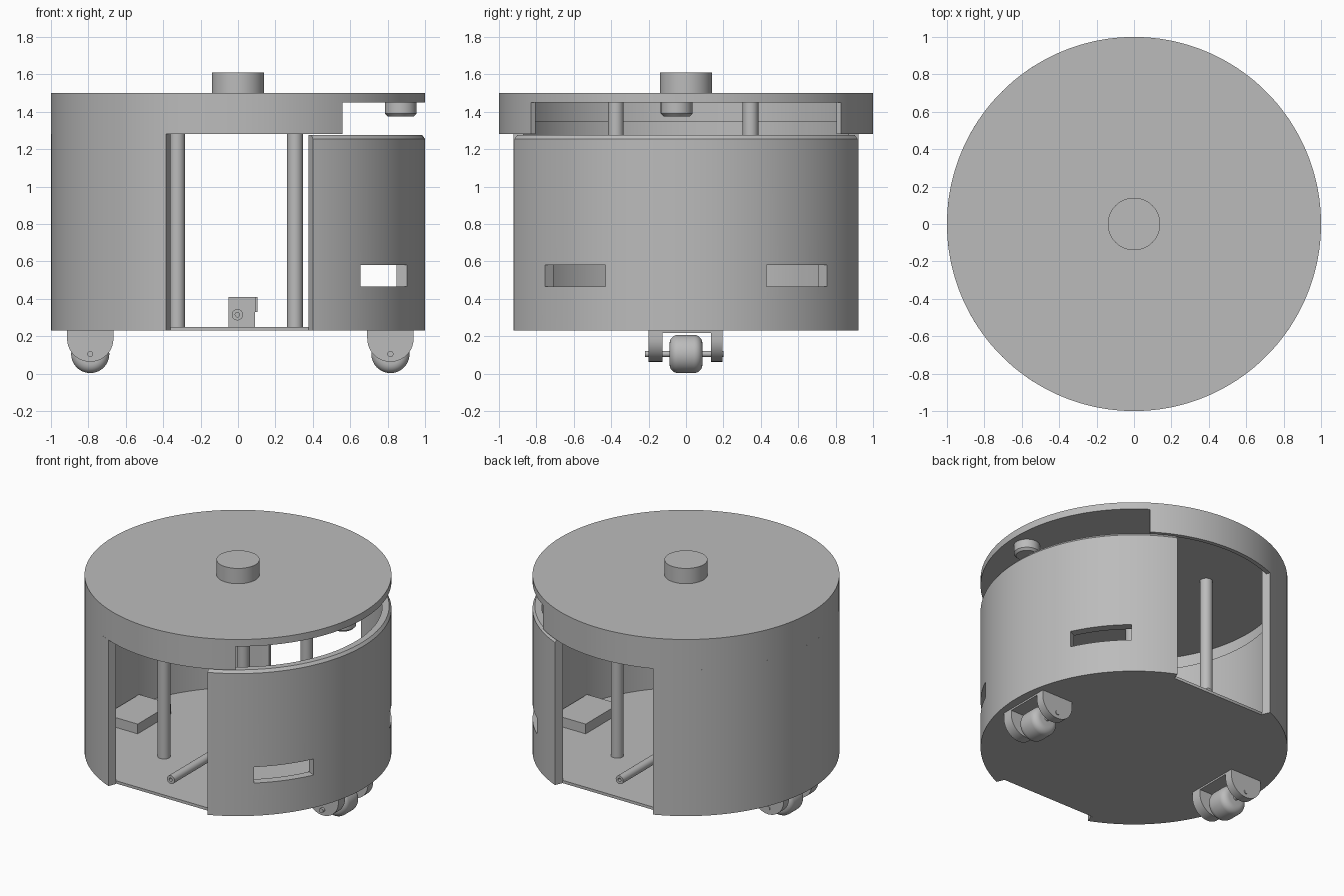
import bpy, bmesh
from math import sin, cos, radians, pi
from mathutils import Matrix, Vector

cube = bpy.data.objects.get("Cube")
if cube:
    bpy.data.objects.remove(cube, do_unlink=True)

grey = bpy.data.materials.new("plain grey")
grey.use_nodes = True
grey.diffuse_color = (0.5, 0.5, 0.5, 1)
grey.node_tree.nodes["Principled BSDF"].inputs["Base Color"].default_value = (0.5, 0.5, 0.5, 1)
parts = []


def finish(name, bm, place=None):
    bmesh.ops.remove_doubles(bm, verts=bm.verts, dist=1e-5)
    bmesh.ops.recalc_face_normals(bm, faces=bm.faces)
    if place:
        bm.transform(place)
    mesh = bpy.data.meshes.new(name)
    bm.to_mesh(mesh)
    bm.free()
    mesh.materials.append(grey)
    obj = bpy.data.objects.new(name, mesh)
    bpy.context.collection.objects.link(obj)
    parts.append(obj)
    return obj


def sweep(name, profile, start=0, end=360, place=None, step=2):
    """Sweep a closed (radius, height) profile around z between two angles."""
    bm = bmesh.new()
    count = max(2, round((end - start) / step))
    rings = []
    for i in range(count + 1):
        a = radians(start + (end - start) * i / count)
        rings.append([bm.verts.new((r * cos(a), r * sin(a), z)) for r, z in profile])
    n = len(profile)
    for a, b in zip(rings, rings[1:]):
        for j in range(n):
            k = (j + 1) % n
            if profile[j][0] or profile[k][0]:
                bm.faces.new((a[j], a[k], b[k], b[j]))
    if end - start < 360:
        bm.faces.new(rings[0])
        bm.faces.new(rings[-1])
    return finish(name, bm, place)


def rod(name, r, x, y, z0, z1, step=10):
    return sweep(name, [(0, z0), (r, z0), (r, z1), (0, z1)],
                 place=Matrix.Translation((x, y, 0)), step=step)


def prism(name, outline, low, high, up=True):
    """Extrude an outline along z, or along y when up is False."""
    bm = bmesh.new()
    point = (lambda u, v, d: (u, v, d)) if up else (lambda u, v, d: (u, d, v))
    base = bm.faces.new([bm.verts.new(point(u, v, low)) for u, v in outline])
    out = bmesh.ops.extrude_face_region(bm, geom=[base])
    shift = Vector(point(0, 0, high - low))
    bmesh.ops.translate(bm, vec=shift, verts=[v for v in out["geom"] if isinstance(v, bmesh.types.BMVert)])
    return finish(name, bm)


def box(name, x0, x1, y0, y1, z0, z1):
    return prism(name, [(x0, y0), (x1, y0), (x1, y1), (x0, y1)], z0, z1)


def along_y(x, y, z):
    return Matrix.Translation((x, y, z)) @ Matrix.Rotation(pi / 2, 4, "X")


# Lid with its knob and hanging rim
rod("lid", 1, 0, 0, 1.45, 1.5, 2)
rod("lid_knob", 0.14, 0, 0, 1.5, 1.61, 5)
sweep("lid_rim", [(0.97, 1.28), (1, 1.28), (1, 1.45), (0.97, 1.45)], 56, 304)

# Fixed wall with an inner lip behind the rim
sweep("fixed_wall", [(0.94, 0.23), (1, 0.23), (1, 1.28), (0.97, 1.28),
                     (0.97, 1.35), (0.94, 1.35)], 112.6, 247.4)

# Lower panel with chamfered top and two slots
panel = sweep("side_panel", [(0.94, 0.23), (1, 0.23), (1, 1.255), (0.985, 1.275),
                             (0.94, 1.275)], -66.4, 66.4)
for side in (-1, 1):
    a, b = sorted((side * 25.5, side * 49))
    cutter = sweep("slot_cutter", [(0.9, 0.465), (1.05, 0.465), (1.05, 0.58), (0.9, 0.58)], a, b)
    cutter.hide_render = True
    parts.remove(cutter)
    mod = panel.modifiers.new("slot", "BOOLEAN")
    mod.operation, mod.solver, mod.object = "DIFFERENCE", "EXACT", cutter
    bpy.context.view_layer.update()
    cut = bpy.data.meshes.new_from_object(panel.evaluated_get(bpy.context.evaluated_depsgraph_get()))
    panel.modifiers.clear()
    panel.data = cut
    bpy.data.objects.remove(cutter, do_unlink=True)

# Floor with straight edges at the front and back openings
outline = []
for i in range(180):
    a = radians(2 * i)
    x, y = 0.945 * cos(a), 0.945 * sin(a)
    if abs(y) < 0.865:
        outline.append((x, y))
prism("floor", outline, 0.23, 0.25)

# Posts holding the lid
for x in (-0.325, 0.305):
    for y in (-0.375, 0.345):
        rod("post", 0.042, x, y, 0.25, 1.45)

# Long tube and motor block on the floor
sweep("floor_tube", [(0.012, -0.76), (0.03, -0.76), (0.03, 0.76), (0.012, 0.76)],
      place=along_y(-0.003, 0, 0.315), step=10)
box("motor_block", -0.05, 0.09, -0.2, 0.2, 0.25, 0.41)
box("motor_tab", 0.09, 0.105, -0.22, 0.22, 0.33, 0.41)

# Sensor under the lid
sweep("lid_sensor", [(0, 1.375), (0.07, 1.375), (0.085, 1.39), (0.085, 1.45), (0, 1.45)],
      place=Matrix.Translation((0.87, -0.05, 0)), step=6)

# Casters, and the block above each
wheel = [(0, -0.088)]
for end in (-1, 1):
    for i in range(7):
        a = pi / 2 * (i if end < 0 else 6 - i) / 6
        wheel.append((0.055 + 0.047 * sin(a), end * (0.043 + 0.045 * cos(a))))
wheel.append((0, 0.088))
for x, side in ((-0.79, -1), (0.815, 1)):
    sweep("caster_wheel", wheel, place=along_y(x, 0, 0.105), step=8)
    sweep("caster_axle", [(0, -0.2), (0.016, -0.2), (0.016, 0.22), (0, 0.22)],
          place=along_y(x, 0, 0.105), step=15)
    arch = [(x - 0.124, 0.231), (x + 0.124, 0.231)]
    arch += [(x + 0.124 * cos(radians(t)), 0.187 - 0.124 * sin(radians(t))) for t in range(0, 181, 9)]
    for y0, y1 in ((-0.2, -0.125), (0.135, 0.195)):
        prism("caster_bracket", arch, y0, y1, up=False)
    box("caster_plate", x - 0.124, x + 0.124, -0.125, 0.135, 0.218, 0.231)
    inner, outer = sorted((side * 0.665, side * 0.92))
    box("caster_block", inner, outer, -0.19, 0.19, 0.25, 0.32)

# Smooth curved faces while keeping corners crisp
bpy.ops.object.select_all(action="DESELECT")
for obj in parts:
    obj.select_set(True)
bpy.context.view_layer.objects.active = panel
bpy.ops.object.shade_smooth_by_angle(angle=radians(30))
